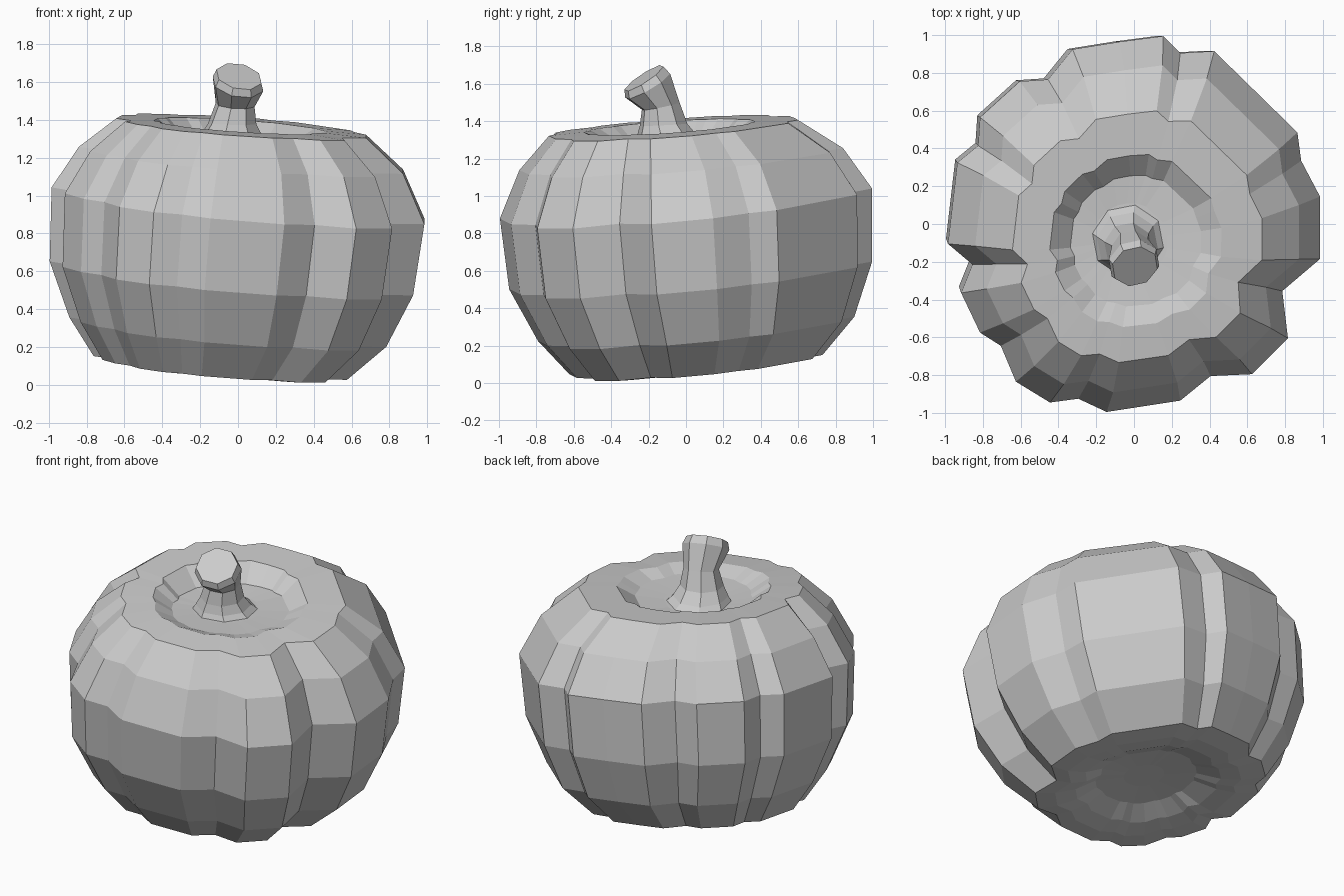
import bpy
import math
from mathutils import Vector, Matrix

cube = bpy.data.objects.get("Cube")
if cube:
    bpy.data.objects.remove(cube)

GREY = (0.6, 0.6, 0.6, 1)
grey = bpy.data.materials.new("plain grey")
grey.use_nodes = True
grey.diffuse_color = GREY
grey.node_tree.nodes["Principled BSDF"].inputs["Base Color"].default_value = GREY


def loft(name, rings):
    """Skin a stack of equal rings and cap both ends."""
    n = len(rings[0])
    verts = [p for ring in rings for p in ring]
    faces = [tuple(range(n))[::-1]]
    for k in range(len(rings) - 1):
        for i in range(n):
            a, b = k * n + i, k * n + (i + 1) % n
            faces.append((a, b, b + n, a + n))
    faces.append(tuple(range(len(verts) - n, len(verts))))
    mesh = bpy.data.meshes.new(name)
    mesh.from_pydata(verts, [], faces)
    mesh.materials.append(grey)
    obj = bpy.data.objects.new(name, mesh)
    bpy.context.collection.objects.link(obj)
    return obj


# Lobed plan of the body, anticlockwise from the left side
PLAN = [(.98, .15), (.88, .34), (.86, .49), (.42, .92), (.24, .91), (.15, 1),
        (-.08, .97), (-.33, .93), (-.46, .77), (-.61, .76), (-.82, .57),
        (-.83, .42), (-.94, .33), (-.99, -.1), (-.86, -.21), (-.92, -.36),
        (-.82, -.57), (-.71, -.64), (-.63, -.83), (-.45, -.94), (-.3, -.92),
        (-.15, -.99), (.24, -.93), (.4, -.8), (.62, -.79), (.81, -.6),
        (.78, -.35), (.98, -.18)]


def body_ring(scale, z, cx, cy, lobes, lean):
    """Scaled plan, with lobes fading to a circle, sloping by the lean."""
    ring = []
    for x, y in PLAN:
        p = Vector((x, y))
        p = p.normalized().lerp(p, lobes) * scale + Vector((cx, cy))
        ring.append((p.x, p.y, z + lean * (p.y - p.x)))
    return ring


# Body rings from the hollow underside up to the dimple around the stem
BODY = [(.12, .15, -.06, .02, 0, .09), (.3, .14, -.07, .03, .5, .09),
        (.43, .09, -.08, .04, .8, .09), (.55, .075, -.08, .04, .9, .09),
        (.68, .085, -.09, .05, 1, .09), (.85, .28, -.05, .05, 1, .09),
        (.975, .57, -.03, .02, 1, .09), (1, .96, .005, -.005, 1, .095),
        (.87, 1.2, .02, -.03, 1, .08), (.67, 1.37, .02, -.07, .9, .075),
        (.46, 1.375, .01, -.09, .6, .07), (.35, 1.3, .01, -.09, .4, .01),
        (.2, 1.29, -.02, -.09, 0, 0), (.08, 1.29, -.02, -.09, 0, 0)]
loft("pumpkin_body", [body_ring(*r) for r in BODY])


def stem_ring(radius, x, y, z, tilt):
    turn = (Matrix.Rotation(math.radians(20), 3, 'Z')
            @ Matrix.Rotation(math.radians(tilt), 3, 'X'))
    centre = Vector((x, y, z))
    angles = [math.tau * (i + .3) / 8 for i in range(8)]
    return [centre + turn @ Vector((radius * math.cos(a), radius * math.sin(a), 0))
            for a in angles]


# Stem, bending forward to a bevelled cut end
STEM = [(.21, -.03, -.08, 1.27, 0), (.165, -.035, -.1, 1.32, 0),
        (.13, -.03, -.12, 1.38, 3), (.105, -.015, -.135, 1.48, 12),
        (.14, 0, -.205, 1.59, 32), (.125, .005, -.225, 1.63, 35)]
loft("stem", [stem_ring(*r) for r in STEM])
